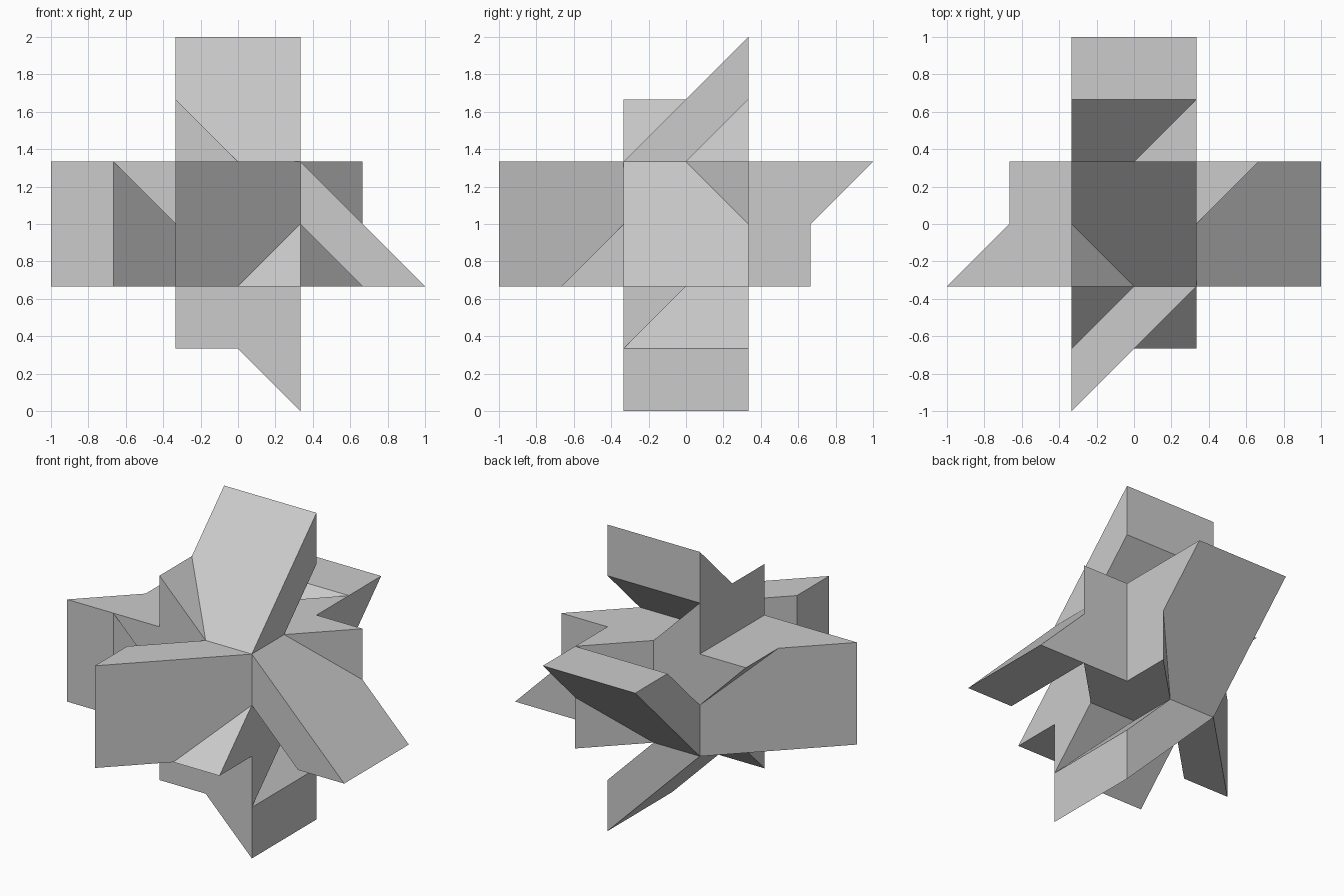
import bpy, bmesh
from mathutils import Vector, Matrix

if "Cube" in bpy.data.objects:
    bpy.data.objects.remove(bpy.data.objects["Cube"])

# Work in whole thirds around the core centre, scale down at the end.
X, Y, Z = Vector((1, 0, 0)), Vector((0, 1, 0)), Vector((0, 0, 1))
SLAB = [(-1, 1), (1, 3), (1, 2), (0, 1)]   # leaning slab: (lean, outward)
WEDGE = [(1, 1), (1, 2), (0, 1)]           # side wedge: (side, outward)
CORE = [(-1, -1), (1, -1), (1, 1), (-1, 1)]


def prism(name, profile, u, v, w):
    """Extrude a profile in the u-v plane from -w to +w."""
    bm = bmesh.new()
    face = bm.faces.new([bm.verts.new(u * a + v * b - w) for a, b in profile])
    ext = bmesh.ops.extrude_face_region(bm, geom=[face], use_keep_orig=True)
    bmesh.ops.translate(bm, vec=2 * w,
                        verts=[g for g in ext["geom"] if isinstance(g, bmesh.types.BMVert)])
    bmesh.ops.recalc_face_normals(bm, faces=bm.faces)
    me = bpy.data.meshes.new(name)
    bm.to_mesh(me)
    bm.free()
    ob = bpy.data.objects.new(name, me)
    bpy.context.scene.collection.objects.link(ob)
    return ob


# Central cube
core = prism("star_core", CORE, X, Y, Z)

# Six identical arms: outward direction and the direction the slab leans to
parts = []
for out, lean in [(Z, Y), (X, -Z), (-X, -Y), (-Z, X), (Y, Z), (-Y, -X)]:
    side = out.cross(lean)
    parts.append(prism("arm_slab", SLAB, lean, out, side))
    parts.append(prism("arm_wedge", WEDGE, side, out, lean))

# Fuse everything into one solid
for p in parts:
    mod = core.modifiers.new("fuse", "BOOLEAN")
    mod.operation = "UNION"
    mod.solver = "EXACT"
    mod.object = p
dg = bpy.context.evaluated_depsgraph_get()
fused = bpy.data.meshes.new_from_object(core.evaluated_get(dg))
core.modifiers.clear()
core.data = fused
for p in parts:
    bpy.data.objects.remove(p)

# Final size, standing on the ground
fused.transform(Matrix.Translation((0, 0, 1)) @ Matrix.Scale(1 / 3, 4))
